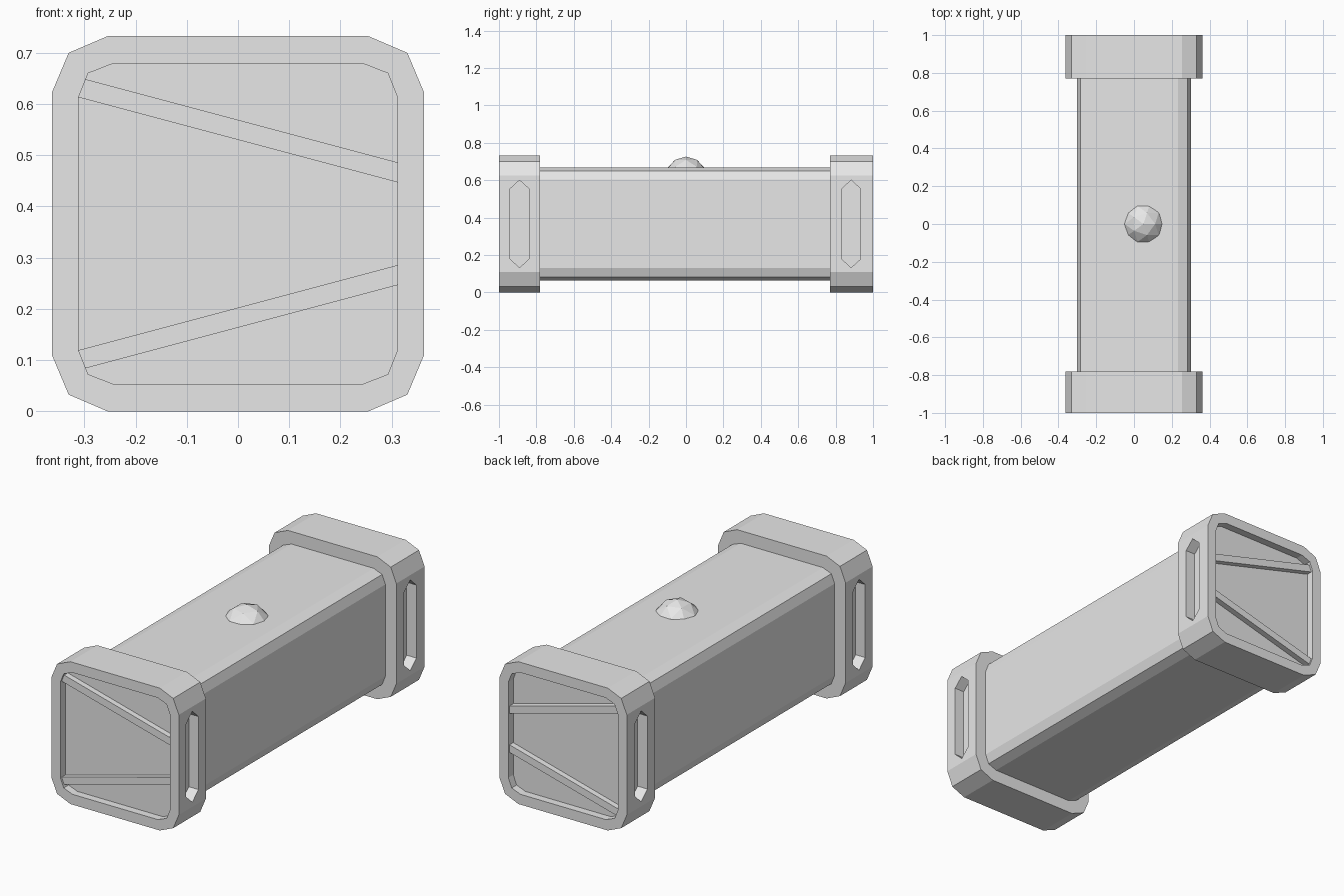
import bpy, bmesh

cube = bpy.data.objects.get("Cube")
if cube:
    bpy.data.objects.remove(cube, do_unlink=True)

MID_Z = 0.366
grey = bpy.data.materials.new("light_grey")
grey.use_nodes = True
grey.diffuse_color = (0.8, 0.8, 0.8, 1)
grey.node_tree.nodes["Principled BSDF"].inputs["Base Color"].default_value = (0.8, 0.8, 0.8, 1)


def finish(name, bm):
    """Turn a bmesh into a flat-shaded object."""
    bmesh.ops.recalc_face_normals(bm, faces=bm.faces)
    mesh = bpy.data.meshes.new(name)
    bm.to_mesh(mesh)
    bm.free()
    mesh.materials.append(grey)
    obj = bpy.data.objects.new(name, mesh)
    bpy.context.collection.objects.link(obj)
    return obj


def loft(name, loops):
    """Bridge equal-length point loops and close both ends."""
    bm = bmesh.new()
    rings = [[bm.verts.new(p) for p in loop] for loop in loops]
    n = len(rings[0])
    for a, b in zip(rings, rings[1:]):
        for i in range(n):
            j = (i + 1) % n
            bm.faces.new((a[i], a[j], b[j], b[i]))
    bm.faces.new(rings[0])
    bm.faces.new(rings[-1])
    return finish(name, bm)


def rounded(corner, y, k=1.0):
    """Rounded rectangle at depth y, mirrored from one corner."""
    pts = list(corner)
    pts += [(-x, z) for x, z in reversed(pts)]
    pts += [(-x, -z) for x, z in pts]
    return [(x * k, y, MID_Z + z * k) for x, z in pts]


OUTER = [(0.363, 0.258), (0.331, 0.334), (0.255, 0.3665)]
INNER = [(0.312, 0.246), (0.293, 0.294), (0.243, 0.3135)]

# Main body
loft("body", [rounded(INNER, y, 0.963) for y in (-0.85, 0.85)])


def cut_slot(cap, side, y):
    """Sink a pointed hand slot into one side of an end cap."""
    hexagon = [(0, 0.234), (0.05, 0.188), (0.05, -0.188),
               (0, -0.234), (-0.05, -0.188), (-0.05, 0.188)]
    cutter = loft("slot_cutter", [[(side * x, y + a, MID_Z + b) for a, b in hexagon]
                                  for x in (0.308, 0.45)])
    cutter.hide_render = True
    mod = cap.modifiers.new("slot", "BOOLEAN")
    mod.operation = "DIFFERENCE"
    mod.solver = "EXACT"
    mod.object = cutter
    bpy.context.view_layer.objects.active = cap
    bpy.ops.object.modifier_apply(modifier=mod.name)
    bpy.data.objects.remove(cutter, do_unlink=True)


# End caps with recessed panels, side slots and converging bars
for label, end, shoulder, slot_y in (("front", -1, -0.78, -0.89), ("back", 1, 0.77, 0.883)):
    floor = end * 0.96
    cap = loft(label + "_cap", [rounded(INNER, floor), rounded(INNER, end),
                                rounded(OUTER, end), rounded(OUTER, shoulder)])
    for side in (-1, 1):
        cut_slot(cap, side, slot_y)
    for where, up in (("upper", 1), ("lower", -1)):
        bar = [(-0.33, 0.252), (-0.33, 0.291), (0.33, 0.115), (0.33, 0.076)]
        loft(f"{label}_{where}_bar", [[(x, y, MID_Z + up * z) for x, z in bar]
                                      for y in (end * 0.95, end * 0.99)])

# Faceted dome button on top
bm = bmesh.new()
bmesh.ops.create_icosphere(bm, subdivisions=2, radius=0.117)
bmesh.ops.translate(bm, verts=bm.verts, vec=(0.05, 0, 0.609))
finish("top_button", bm)
